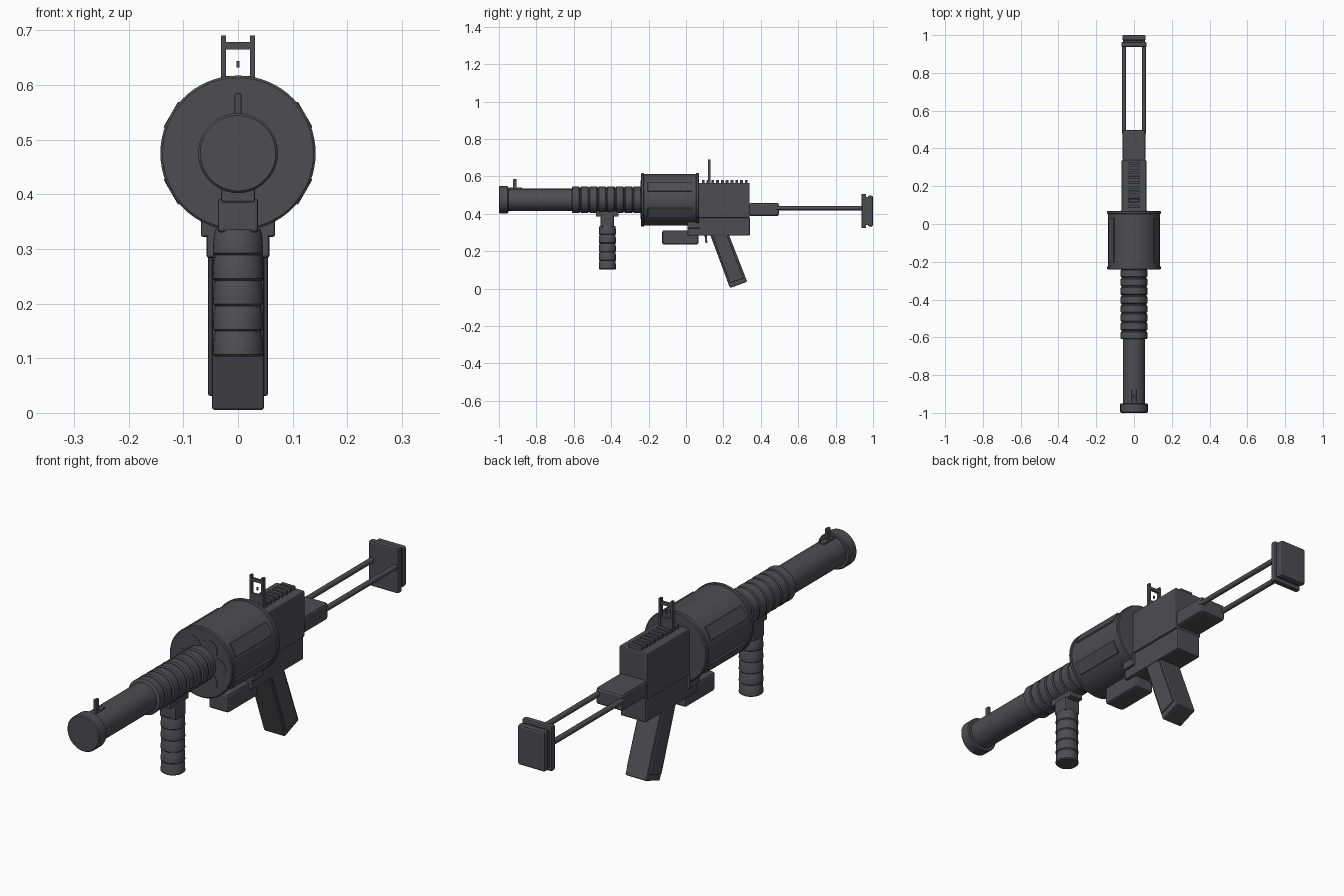
import bpy, bmesh
from math import sin, cos, radians, pi
from mathutils import Matrix, Vector

cube = bpy.data.objects.get("Cube")
if cube:
    bpy.data.objects.remove(cube, do_unlink=True)

gunmetal = bpy.data.materials.new("dark gunmetal")
gunmetal.use_nodes = True
colour = (0.075, 0.073, 0.08, 1)
gunmetal.diffuse_color = colour
gunmetal.node_tree.nodes["Principled BSDF"].inputs["Base Color"].default_value = colour
AXIS_Z = 0.475


def finish(name, bm, bevel=0, smooth=False):
    bmesh.ops.recalc_face_normals(bm, faces=bm.faces[:])
    mesh = bpy.data.meshes.new(name)
    bm.to_mesh(mesh)
    bm.free()
    mesh.materials.append(gunmetal)
    obj = bpy.data.objects.new(name, mesh)
    bpy.context.collection.objects.link(obj)
    if bevel:
        mod = obj.modifiers.new("edge", 'BEVEL')
        mod.width = bevel
        mod.segments = 2
    if smooth:
        bpy.ops.object.select_all(action='DESELECT')
        obj.select_set(True)
        bpy.context.view_layer.objects.active = obj
        bpy.ops.object.shade_smooth_by_angle(angle=radians(35))
    return obj


def add_box(bm, x, y, z):
    """Box from (min, max) pairs."""
    size = [b - a for a, b in (x, y, z)]
    mid = [(a + b) / 2 for a, b in (x, y, z)]
    return bmesh.ops.create_cube(
        bm, size=1, matrix=Matrix.Translation(mid) @ Matrix.Diagonal((*size, 1)))["verts"]


def box(name, half, y, z, bevel=0.004):
    bm = bmesh.new()
    add_box(bm, (-half, half), y, z)
    return finish(name, bm, bevel)


def lathe(name, profile, centre, upright=False, sides=48):
    """Turn (distance along axis, radius) points about the y axis or the z axis."""
    bm = bmesh.new()
    rings = []
    for t, r in profile:
        ring = []
        for i in range(sides):
            a = 2 * pi * i / sides
            u, v = r * cos(a), r * sin(a)
            p = Vector((u, v, t)) if upright else Vector((u, t, v))
            ring.append(bm.verts.new(p + Vector(centre)))
        rings.append(ring)
    for a, b in zip(rings, rings[1:]):
        for i in range(sides):
            j = (i + 1) % sides
            bm.faces.new((a[i], a[j], b[j], b[i]))
    bm.faces.new(rings[0])
    bm.faces.new(rings[-1])
    return finish(name, bm, smooth=True)


def ribbed(start, end, count, low, high, groove=0.008):
    """Profile with wide ribs parted by narrow grooves."""
    points, step = [], (end - start) / count
    for i in range(count):
        a, b = start + i * step, start + (i + 1) * step
        points += [(a, low), (a + groove / 2, high), (b - groove, high - 0.002), (b - groove / 2, low)]
    return points + [(end, low)]


def slab(name, outline, half, bevel=0.005):
    """Side outline of (y, z) points extruded across x."""
    bm = bmesh.new()
    face = bm.faces.new([bm.verts.new((-half, y, z)) for y, z in outline])
    new = bmesh.ops.extrude_face_region(bm, geom=[face])["geom"]
    bmesh.ops.translate(bm, vec=(2 * half, 0, 0),
                        verts=[v for v in new if isinstance(v, bmesh.types.BMVert)])
    return finish(name, bm, bevel)


# Barrel group
axis = (0, 0, AXIS_Z)
lathe("muzzle_cap", [(-1, 0.069), (-0.996, 0.073), (-0.954, 0.073), (-0.95, 0.069)], axis)
lathe("barrel", [(-0.955, 0.059), (-0.6, 0.059)], axis)
lathe("handguard", ribbed(-0.61, -0.235, 8, 0.066, 0.072), axis)
box("front_sight_base", 0.012, (-0.945, -0.875), (0.52, 0.54), 0.002)
box("front_sight_post", 0.006, (-0.925, -0.905), (0.53, 0.585), 0.002)

# Drum with end rims
lathe("drum", [(-0.24, 0.138), (-0.237, 0.142), (-0.226, 0.142), (-0.224, 0.138), (0.053, 0.138),
               (0.055, 0.142), (0.067, 0.142), (0.07, 0.138)], axis, sides=64)
bm = bmesh.new()
for angle in (30, 150, 210, 330):
    verts = add_box(bm, (0.125, 0.142), (-0.205, 0.03), (-0.027, 0.027))
    spin = Matrix.Translation(axis) @ Matrix.Rotation(-radians(angle), 4, 'Y')
    bmesh.ops.transform(bm, matrix=spin, verts=verts)
finish("drum_side_plates", bm, 0.002)

# Chamber discs on the drum's front
for i in range(6):
    a = radians(60 * i)
    lathe("chamber_disc", [(-0.242, 0.037), (-0.235, 0.037)],
          (0.076 * cos(a), 0, AXIS_Z + 0.076 * sin(a)), sides=32)

# Receiver
box("upper_receiver", 0.065, (0.06, 0.34), (0.378, 0.566), 0.006)
box("lower_receiver", 0.058, (0.008, 0.342), (0.283, 0.382), 0.006)
box("receiver_collar", 0.068, (0.008, 0.075), (0.322, 0.382))
box("under_drum_box", 0.045, (-0.127, 0.066), (0.235, 0.312), 0.01)

# Top rail teeth
bm = bmesh.new()
for i in range(10):
    y = 0.085 + 0.0255 * i
    add_box(bm, (-0.03, 0.03), (y, y + 0.015), (0.55, 0.58))
finish("top_rail_teeth", bm, 0.002)

# Rear sight frame
bm = bmesh.new()
for side in (-1, 1):
    add_box(bm, sorted((side * 0.022, side * 0.031)), (0.118, 0.132), (0.56, 0.69))
add_box(bm, (-0.022, 0.022), (0.12, 0.13), (0.665, 0.678))
add_box(bm, (-0.022, 0.022), (0.12, 0.13), (0.56, 0.616))
add_box(bm, (-0.003, 0.003), (0.123, 0.127), (0.632, 0.644))
finish("rear_sight", bm)

# Stock
box("stock_block", 0.061, (0.335, 0.497), (0.388, 0.457), 0.01)
for side, word in ((1, "left"), (-1, "right")):
    lathe(word + "_stock_rod", [(0.48, 0.011), (0.95, 0.011)], (side * 0.053, 0, 0.43), sides=16)
box("butt_plate", 0.067, (0.938, 0.963), (0.323, 0.507), 0.006)
box("butt_pad_core", 0.058, (0.955, 0.98), (0.34, 0.49), 0.002)
box("butt_pad", 0.062, (0.972, 1.0), (0.333, 0.497), 0.008)

# Pistol grip with side panels, and trigger
slab("pistol_grip", [(0.125, 0.3), (0.235, 0.003), (0.327, 0.037), (0.225, 0.3)], 0.048, 0.006)
slab("grip_side_panels", [(0.138, 0.295), (0.235, 0.03), (0.308, 0.055), (0.215, 0.295)], 0.055, 0.004)
slab("trigger", [(0.098, 0.295), (0.104, 0.245), (0.114, 0.245), (0.112, 0.295)], 0.008, 0.002)

# Foregrip and its mount
box("foregrip_clamp", 0.031, (-0.482, -0.36), (0.385, 0.415))
box("foregrip_neck", 0.037, (-0.456, -0.386), (0.33, 0.392), 0.006)
lathe("foregrip", ribbed(0.103, 0.335, 5, 0.042, 0.046, 0.007), (0, -0.42, 0), upright=True, sides=40)
